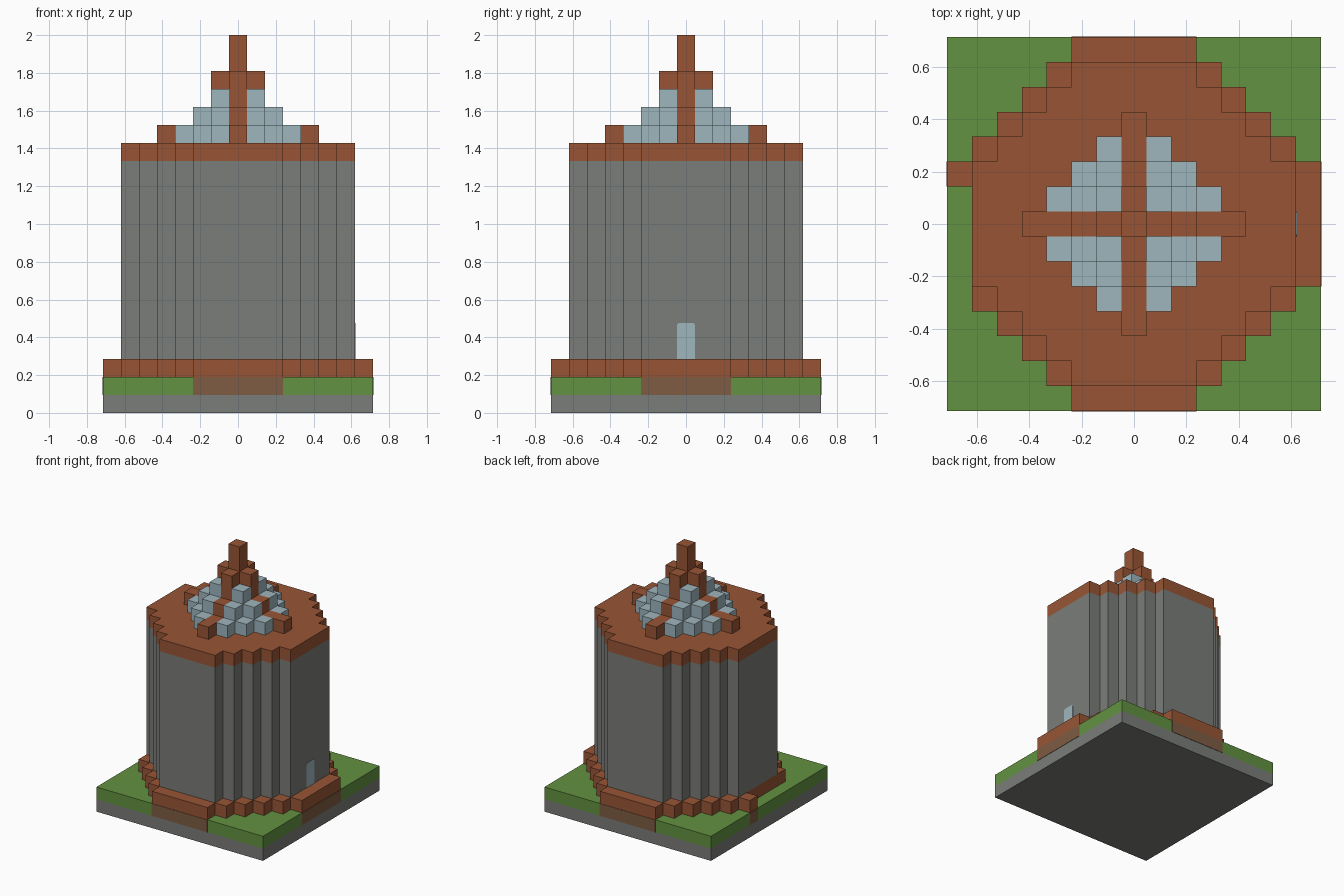
import bpy
import bmesh

if "Cube" in bpy.data.objects:
    bpy.data.objects.remove(bpy.data.objects["Cube"], do_unlink=True)

U = 2 / 21  # one block


def material(name, rgb):
    lin = [((c / 255 + 0.055) / 1.055) ** 2.4 for c in rgb]
    m = bpy.data.materials.new(name)
    m.use_nodes = True
    m.diffuse_color = (*lin, 1)
    m.node_tree.nodes["Principled BSDF"].inputs["Base Color"].default_value = (*lin, 1)
    return m


STONE = material("grey stone", (122, 125, 121))
GRASS = material("green grass", (98, 146, 65))
BRICK = material("brown brick", (152, 85, 53))
EARTH = material("dull brown earth", (126, 92, 67))
GLASS = material("pale blue glass", (158, 182, 190))


def new_object(name, bm, mat):
    bmesh.ops.recalc_face_normals(bm, faces=bm.faces)
    me = bpy.data.meshes.new(name)
    bm.to_mesh(me)
    bm.free()
    me.materials.append(mat)
    ob = bpy.data.objects.new(name, me)
    bpy.context.collection.objects.link(ob)
    return ob


def prism(name, points, z0, z1, mat):
    """Extrude an outline, given in blocks, from z0 up to z1."""
    bm = bmesh.new()
    face = bm.faces.new([bm.verts.new((x * U, y * U, z0 * U)) for x, y in points])
    up = bmesh.ops.extrude_face_region(bm, geom=[face])["geom"]
    top = [v for v in up if isinstance(v, bmesh.types.BMVert)]
    bmesh.ops.translate(bm, verts=top, vec=(0, 0, (z1 - z0) * U))
    return new_object(name, bm, mat)


def box(name, x0, x1, y0, y1, z0, z1, mat):
    return prism(name, [(x0, y0), (x1, y0), (x1, y1), (x0, y1)], z0, z1, mat)


def stepped(rows):
    """Stair outline from (y, left, right) rows of blocks, lowest row first."""
    right, left = [], []
    for k, (y, a, b) in enumerate(rows):
        for side, x, i in ((left, a, 1), (right, b, 2)):
            if k and rows[k - 1][i] == x:
                side.pop()
            else:
                side.append((x, y - 0.5))
            side.append((x, y + 0.5))
    return right + left[::-1]


def disc(r):
    """Round footprint: wide middle, then one block less per row."""
    rows = []
    for y in range(-r, r + 1):
        w = r + 0.5 - max(0, abs(y) - 2)
        if abs(y) == r:
            w = 2.5
        rows.append((y, -w, w))
    return rows


# Ground
box("stone_base", -7.5, 7.5, -7.5, 7.5, 0, 1, STONE)
box("grass_layer", -7.5, 7.5, -7.5, 7.5, 1, 2, GRASS)
T = 0.03
for name, area in (("front", (-2.5, 2.5, -7.5 - T, -7.4)),
                   ("back", (-2.5, 2.5, 7.4, 7.5 + T)),
                   ("door_side", (7.4, 7.5 + T, -2.5, 2.5)),
                   ("far_side", (-7.5 - T, -7.4, 1.5, 2.5))):
    box(name + "_earth_patch", *area, 1, 2, EARTH)

# Foundation ring, with a gap in its far side
ring = [(y, -6.5 if -2 <= y <= 1 else a, b) for y, a, b in disc(7)]
prism("foundation", stepped(ring), 2, 3, BRICK)

# Tower and roof slab
prism("tower_wall", stepped(disc(6)), 3, 14, STONE)
prism("roof_slab", stepped(disc(6)), 14, 15, BRICK)

# Door plate with clipped top corners
door = box("door", 6.45, 6.5 + T, -0.5, 0.5, 3, 5, GLASS)
bm = bmesh.new()
bm.from_mesh(door.data)
corners = [e for e in bm.edges
           if all(v.co.z > 4.9 * U for v in e.verts)
           and abs(e.verts[0].co.y - e.verts[1].co.y) < 0.001]
bmesh.ops.bevel(bm, geom=corners, offset=0.12 * U, segments=2, profile=0.5, affect="EDGES")
bm.to_mesh(door.data)
bm.free()

# Stepped glass spire in four quarters
for level, reach in enumerate((3, 2, 1)):
    rows = [(y, 0.5, reach - y + 1.5) for y in range(1, reach + 1)]
    for sx in (-1, 1):
        for sy in (-1, 1):
            pts = [(sx * x, sy * y) for x, y in stepped(rows)]
            prism("spire_glass", pts, 15 + level, 16 + level, GLASS)

# Brick ribs: a cross between the quarters that shrinks as it rises
box("spire_mast", -0.5, 0.5, -0.5, 0.5, 15, 21, BRICK)
for reach, z0, z1 in ((4, 15, 16), (2, 16, 17), (1, 17, 19)):
    for s in (-1, 1):
        near, far = sorted((s * 0.5, s * (reach + 0.5)))
        box("spire_rib", near, far, -0.5, 0.5, z0, z1, BRICK)
        box("spire_rib", -0.5, 0.5, near, far, z0, z1, BRICK)
